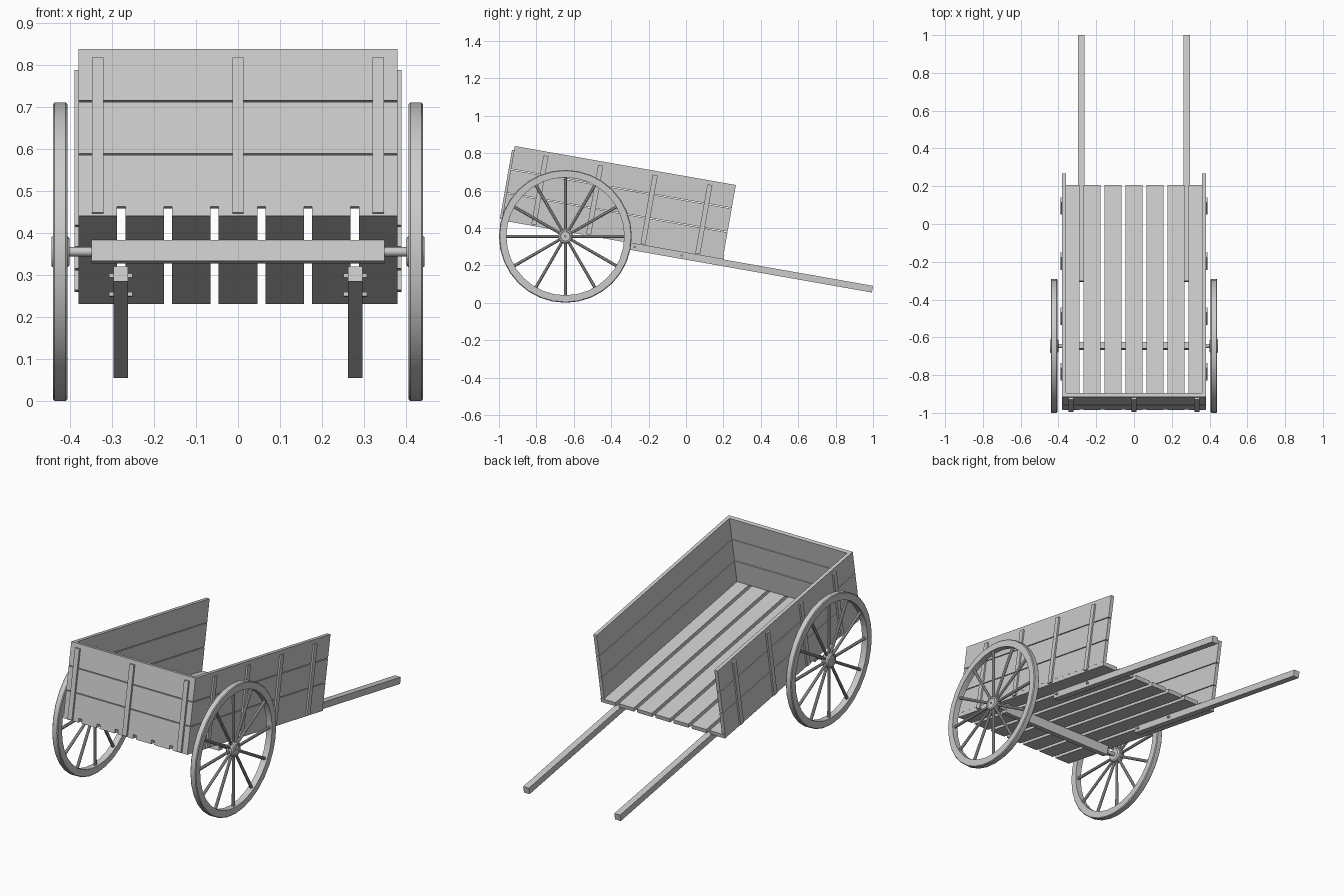
import bpy, bmesh
from math import radians, pi, cos, sin
from mathutils import Matrix, Vector

if "Cube" in bpy.data.objects:
    bpy.data.objects.remove(bpy.data.objects["Cube"])

AXLE = Vector((0, -0.645, 0.355))
# cart body frame: origin on the axle, tipped 10 degrees towards the handles
TILT = Matrix.Translation(AXLE) @ Matrix.Rotation(radians(-10), 4, 'X')


def finish(name, bm, matrix, smooth=False):
    bmesh.ops.recalc_face_normals(bm, faces=bm.faces)
    me = bpy.data.meshes.new(name)
    bm.to_mesh(me)
    bm.free()
    ob = bpy.data.objects.new(name, me)
    bpy.context.collection.objects.link(ob)
    ob.matrix_world = matrix
    if smooth:
        bpy.ops.object.select_all(action='DESELECT')
        ob.select_set(True)
        bpy.context.view_layer.objects.active = ob
        bpy.ops.object.shade_smooth_by_angle(angle=radians(30))
    return ob


def box(name, x, y, z):
    """Box from (min, max) ranges in the tilted cart frame."""
    bm = bmesh.new()
    size = [b - a for a, b in (x, y, z)]
    mid = [(a + b) / 2 for a, b in (x, y, z)]
    m = Matrix.Translation(mid) @ Matrix.Diagonal((*size, 1))
    bmesh.ops.create_cube(bm, size=1, matrix=m)
    return finish(name, bm, TILT)


def lathe(name, profile, steps, matrix):
    """Revolve a closed (x, radius) profile around the x axis."""
    bm = bmesh.new()
    rings = [[bm.verts.new((x, r * cos(2 * pi * i / steps), r * sin(2 * pi * i / steps)))
              for x, r in profile] for i in range(steps)]
    n = len(profile)
    for i in range(steps):
        a, b = rings[i], rings[(i + 1) % steps]
        for j in range(n):
            k = (j + 1) % n
            bm.faces.new((a[j], a[k], b[k], b[j]))
    return finish(name, bm, matrix, True)


# floor planks
for i in range(-3, 4):
    c = i * 0.1112
    box("floor_plank", (c - 0.0458, c + 0.0458), (-0.35, 0.855), (0.025, 0.047))

# three rows of boards for the front panel and both sides
for row in range(3):
    z = (0.047 + row * 0.1285, 0.047 + row * 0.1285 + 0.1245)
    box("front_board", (-0.38, 0.38), (-0.35, -0.328), z)
    for s in (-1, 1):
        box("side_board", sorted((s * 0.36, s * 0.38)), (-0.328, 0.85), z)

# upright battens
for c in (-0.334, 0, 0.334):
    box("front_batten", (c - 0.0135, c + 0.0135), (-0.361, -0.349), (0.031, 0.406))
for s in (-1, 1):
    for c in (-0.177, 0.12, 0.416, 0.713):
        box("side_batten", sorted((s * 0.379, s * 0.389)),
            (c - 0.0135, c + 0.0135), (0.031, 0.406))

# handles with their pins
for s in (-1, 1):
    c = s * 0.279
    box("handle", (c - 0.0177, c + 0.0177), (0.345, 1.666), (-0.011, 0.025))
    for p in (0.375, 0.63):
        box("handle_pin", (c - 0.028, c + 0.028), (p - 0.005, p + 0.005), (0.003, 0.013))

# axle beam and round axle
box("axle_beam", (-0.348, 0.348), (-0.0175, 0.0175), (-0.025, 0.025))
bm = bmesh.new()
bmesh.ops.create_cone(bm, cap_ends=True, segments=16, radius1=0.011, radius2=0.011,
                      depth=0.85, matrix=Matrix.Rotation(pi / 2, 4, 'Y'))
finish("axle", bm, Matrix.Translation(AXLE), True)

# wheels
RIM = [(-0.017, 0.315), (0.017, 0.315), (0.017, 0.351), (0.013, 0.355),
       (-0.013, 0.355), (-0.017, 0.351)]
HUB = [(-0.022, 0.005), (-0.022, 0.032), (-0.015, 0.039), (0.015, 0.039),
       (0.021, 0.034), (0.021, 0.027), (0.018, 0.025), (0.018, 0.005)]
for s in (-1, 1):
    base = Matrix.Translation(AXLE + Vector((s * 0.423, 0, 0)))
    lathe("wheel_rim", RIM, 32, base)
    lathe("wheel_hub", [(s * x, r) for x, r in HUB], 24, base)
    bm = bmesh.new()
    for i in range(12):
        m = Matrix.Rotation(i * pi / 6, 4, 'X') @ Matrix.Translation((0, 0, 0.175))
        bmesh.ops.create_cone(bm, cap_ends=True, segments=10, radius1=0.0075,
                              radius2=0.0085, depth=0.29, matrix=m)
    finish("wheel_spokes", bm, base, True)
